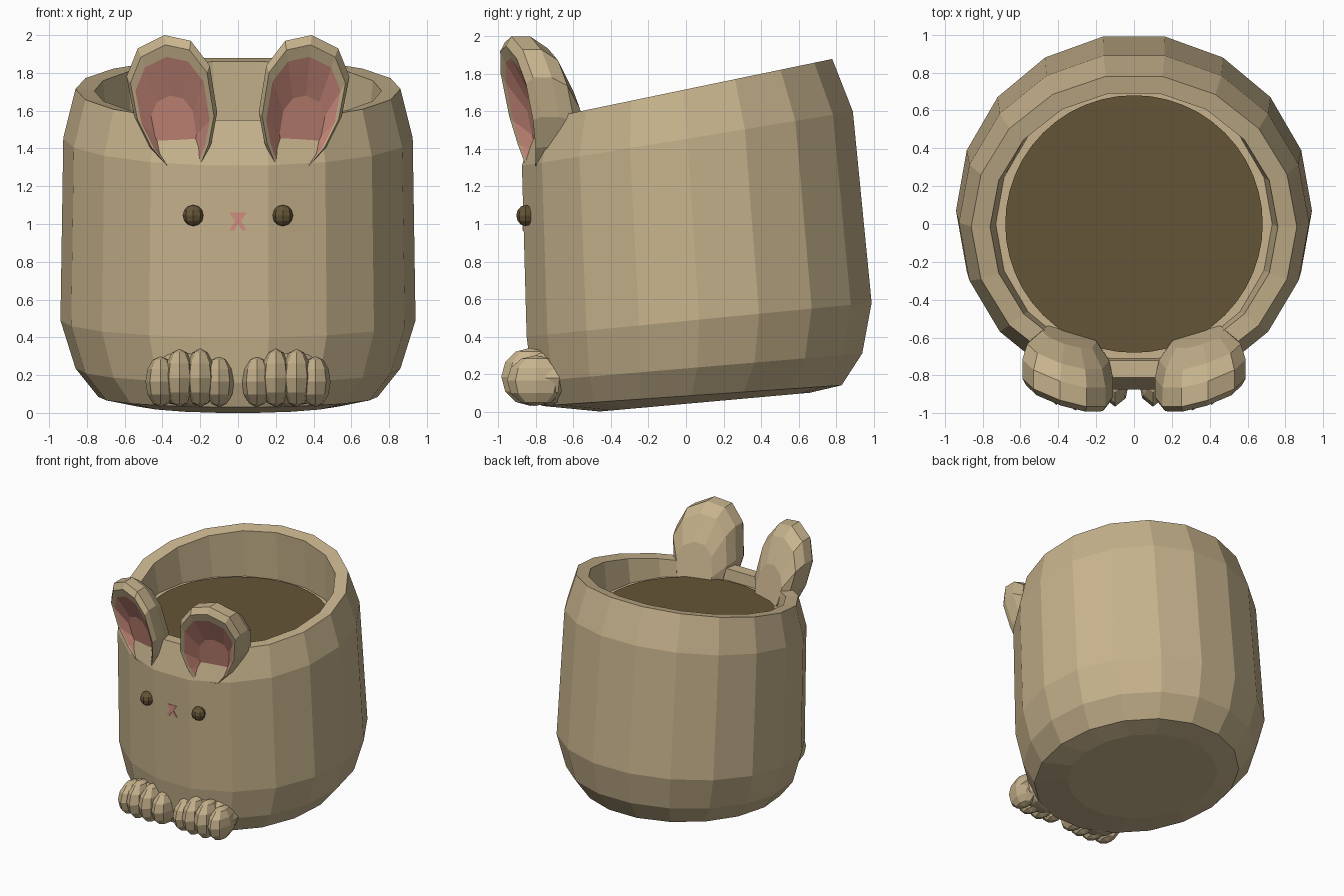
import bpy, bmesh
from math import sin, cos, pi, radians
from mathutils import Matrix, Vector

if "Cube" in bpy.data.objects:
    bpy.data.objects.remove(bpy.data.objects["Cube"])


def material(name, rgb):
    m = bpy.data.materials.new(name)
    m.use_nodes = True
    m.diffuse_color = (*rgb, 1)
    m.node_tree.nodes["Principled BSDF"].inputs["Base Color"].default_value = (*rgb, 1)
    return m


CLAY = material("tan clay", (0.57, 0.45, 0.265))
SOIL = material("dark brown", (0.13, 0.09, 0.038))
PINK = material("soft pink", (0.63, 0.27, 0.21))


def finish(bm, name, mats, mirror=False):
    bmesh.ops.recalc_face_normals(bm, faces=bm.faces)
    mesh = bpy.data.meshes.new(name)
    bm.to_mesh(mesh)
    bm.free()
    obj = bpy.data.objects.new(name, mesh)
    bpy.context.collection.objects.link(obj)
    for m in mats:
        mesh.materials.append(m)
    if mirror:
        mod = obj.modifiers.new("Mirror", 'MIRROR')
        mod.use_mirror_merge = False
    return obj


def loft(bm, rings):
    """Skin a list of equal point rings and cap both ends."""
    loops = [[bm.verts.new(p) for p in ring] for ring in rings]
    bands = []
    n = len(loops[0])
    for a, b in zip(loops, loops[1:]):
        bands.append([bm.faces.new((a[i], a[(i + 1) % n], b[(i + 1) % n], b[i]))
                      for i in range(n)])
    caps = [bm.faces.new(loops[0]), bm.faces.new(loops[-1])]
    return bands, caps


def ellipsoid(bm, centre, radii, u=10, v=6):
    mat = Matrix.Translation(Vector(centre)) @ Matrix.Diagonal((*radii, 1))
    bmesh.ops.create_uvsphere(bm, u_segments=u, v_segments=v, radius=1, matrix=mat)


# Pot: tilted rings given as front (y, z), back (y, z), half width
SIDES = 18
STEP = 2 * pi / SIDES


def tilted_ring(fy, fz, by, bz, rx):
    ring = []
    for i in range(SIDES):
        a = i * STEP
        s = sin(a) / cos(STEP / 2)
        ring.append((rx * cos(a), (fy + by) / 2 + s * (by - fy) / 2,
                     (fz + bz) / 2 + s * (bz - fz) / 2))
    return ring


profile = [
    (-0.46, 0.00, 0.66, 0.10, 0.56),
    (-0.77, 0.03, 0.83, 0.14, 0.74),
    (-0.82, 0.16, 0.94, 0.31, 0.86),
    (-0.85, 0.40, 0.99, 0.58, 0.94),
    (-0.875, 1.31, 0.89, 1.60, 0.925),
    (-0.81, 1.55, 0.78, 1.88, 0.86),
    (-0.72, 1.55, 0.69, 1.86, 0.76),
    (-0.71, 1.46, 0.71, 1.46, 0.73),
]
bm = bmesh.new()
loft(bm, [tilted_ring(*p) for p in profile])
finish(bm, "pot", [CLAY])

# Soil disc
bm = bmesh.new()
bmesh.ops.create_cone(bm, cap_ends=True, segments=48, radius1=0.68, radius2=0.68,
                      depth=0.04, matrix=Matrix.Translation((0, 0, 1.455)))
finish(bm, "soil", [SOIL])

# Ears: outline lofted from the pink hollow, over the rim, to the domed back
outline = [(0.38, 1.31), (0.47, 1.41), (0.55, 1.57), (0.59, 1.78), (0.53, 1.93),
           (0.39, 2.0), (0.25, 1.97), (0.15, 1.84), (0.11, 1.59), (0.14, 1.43),
           (0.19, 1.31)]


def ear_ring(scale, depth):
    ring = []
    for px, pz in outline:
        x = 0.33 + (px - 0.33) * scale
        z = 1.36 + (pz - 1.36) * scale
        if pz < 1.35:
            z = pz
        front = -0.965 + 0.3 * (x - 0.2) - 0.25 * (z - 1.75)
        ring.append((x, front + depth, z))
    return ring


bm = bmesh.new()
bands, caps = loft(bm, [ear_ring(s, d) for s, d in (
    (0.5, 0.07), (0.82, 0.01), (0.92, 0), (1, 0.04), (1, 0.14), (0.9, 0.22), (0.6, 0.28))])
for f in bands[0] + caps[:1]:
    f.material_index = 1
finish(bm, "ears", [CLAY, PINK], mirror=True)

# Paws: a rounded body with four toes
bm = bmesh.new()
ellipsoid(bm, (0.26, -0.73, 0.18), (0.23, 0.18, 0.15))
for x, y, r in ((0.1, -0.81, 0.135), (0.2, -0.83, 0.155), (0.31, -0.83, 0.155), (0.41, -0.8, 0.135)):
    ellipsoid(bm, (x, y, 0.03 + r), (0.08, 0.155, r), 8, 6)
finish(bm, "paws", [CLAY], mirror=True)

# Eyes
bm = bmesh.new()
ellipsoid(bm, (0.237, -0.855, 1.045), (0.056, 0.05, 0.056), 8, 6)
finish(bm, "eyes", [SOIL], mirror=True)

# Nose and mouth: small wedge above two slanted strokes, as a thin plate
bm = bmesh.new()
shapes = [[(-0.045, 1.06), (0.045, 1.06), (0.012, 1.01), (-0.012, 1.01)]]
for s in (-1, 1):
    shapes.append([(0, 1.02), (s * 0.012, 1.02), (s * 0.048, 0.966), (s * 0.02, 0.966), (0, 1.0)])
for shape in shapes:
    face = bm.faces.new([bm.verts.new((x, -0.872, z)) for x, z in shape])
    ext = bmesh.ops.extrude_face_region(bm, geom=[face])
    bmesh.ops.translate(bm, vec=(0, 0.009, 0),
                        verts=[v for v in ext["geom"] if isinstance(v, bmesh.types.BMVert)])
finish(bm, "nose", [PINK])
